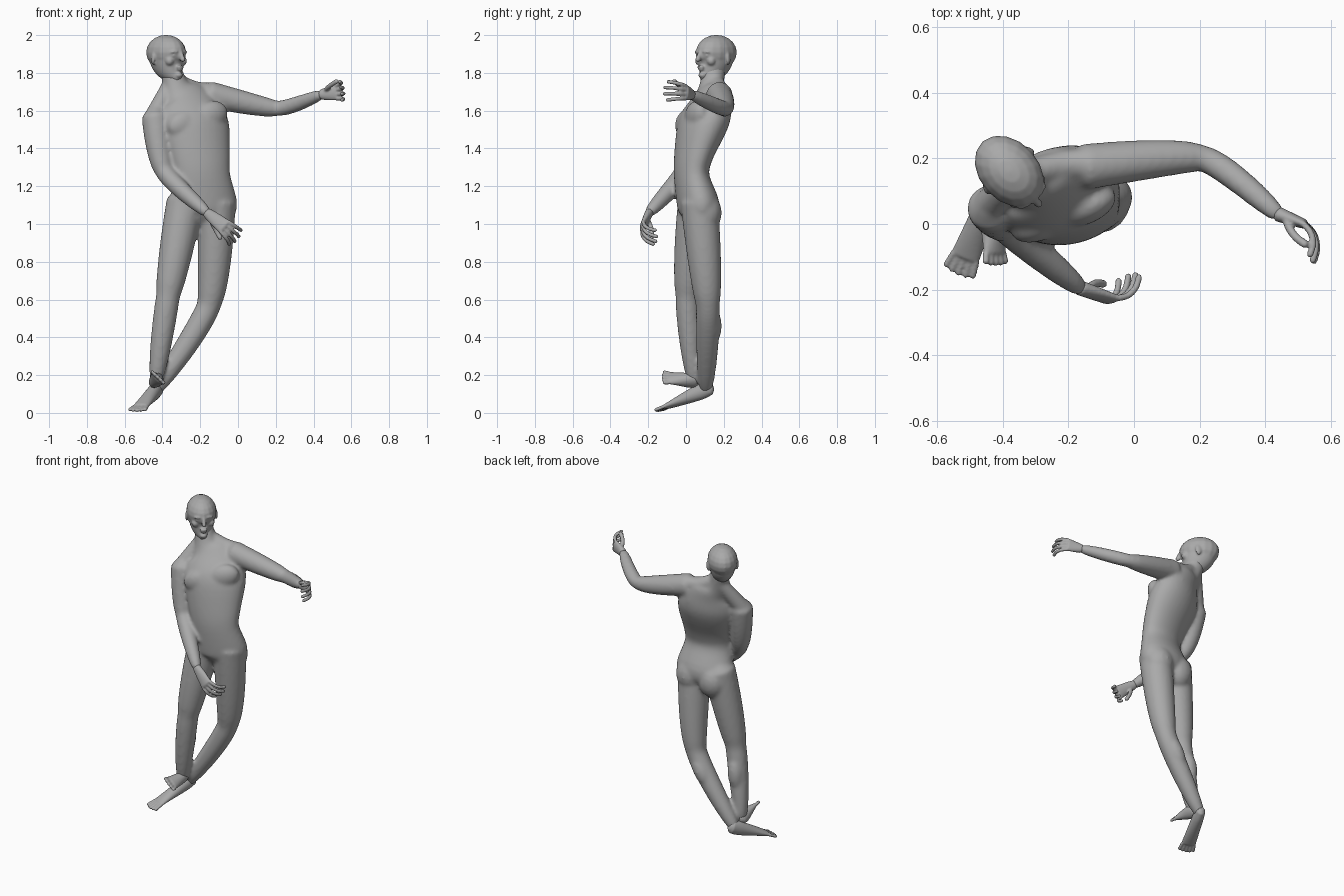
import bpy, bmesh, math
from mathutils import Vector, Matrix

cube = bpy.data.objects.get("Cube")
if cube:
    bpy.data.objects.remove(cube, do_unlink=True)

grey = (.4, .4, .4, 1)
skin = bpy.data.materials.new("grey_skin")
skin.use_nodes = True
skin.diffuse_color = grey
skin.node_tree.nodes["Principled BSDF"].inputs["Base Color"].default_value = grey


def smooth_path(rows, steps=4, bow=1):
    """Catmull-Rom curve through rows of equal length; a smaller bow keeps it straighter."""
    rows = [Vector(row) for row in rows]
    padded = [rows[0]] + rows + [rows[-1]]
    fine = []
    for before, start, end, after in zip(padded, padded[1:], padded[2:], padded[3:]):
        leave, arrive = (end - before) * bow / 2, (after - start) * bow / 2
        for step in range(steps):
            t = step / steps
            blend = t * t * (3 - 2 * t)
            fine.append(start.lerp(end, blend) + leave * t * (1 - t) ** 2 - arrive * t * t * (1 - t))
    return fine + [rows[-1]]


def loft(bm, sections, side=(1, 0, 0), twist=(0, 0), sides=20):
    """Skin ellipses (x, y, z, half_width, half_depth) along a smooth path with rounded ends."""
    rows = smooth_path(sections)
    points = [Vector(row[:3]) for row in rows]
    last = len(rows) - 1
    rings = []

    def add_ring(centre, tangent, width, depth, turn):
        across = Matrix.Rotation(math.radians(turn), 3, 'Z') @ Vector(side)
        across = (across - tangent * across.dot(tangent)).normalized()
        along = tangent.cross(across)
        angles = [math.tau * k / sides for k in range(sides)]
        rings.append([bm.verts.new(centre + across * width * math.cos(a) + along * depth * math.sin(a))
                      for a in angles])

    def add_end(index, tangent, outward, turn):
        width, depth = rows[index][3], rows[index][4]
        reach = outward * min(width, depth) * .6
        add_ring(points[index] + tangent * reach, tangent, width / 2, depth / 2, turn)

    add_end(0, (points[1] - points[0]).normalized(), -1, twist[0])
    for i, row in enumerate(rows):
        tangent = (points[min(i + 1, last)] - points[max(i - 1, 0)]).normalized()
        add_ring(points[i], tangent, row[3], row[4], twist[0] + (twist[1] - twist[0]) * i / last)
    add_end(last, (points[last] - points[last - 1]).normalized(), 1, twist[1])
    for lower, upper in zip(rings, rings[1:]):
        for k in range(sides):
            j = (k + 1) % sides
            bm.faces.new((lower[k], lower[j], upper[j], upper[k]))
    bm.faces.new(rings[0][::-1])
    bm.faces.new(rings[-1])


def blob(bm, centre, size, turn=0, tilt=0):
    matrix = (Matrix.Translation(centre) @ Matrix.Rotation(math.radians(turn), 4, 'Z')
              @ Matrix.Rotation(math.radians(tilt), 4, 'Y') @ Matrix.Diagonal((*size, 1)))
    bmesh.ops.create_uvsphere(bm, u_segments=16, v_segments=10, radius=1, matrix=matrix)


def limb(bm, root, joint, end, thick_root, thick_joint, thick_end):
    """Arm or leg: tapers through the joint, with a muscle swelling on both halves."""
    root, joint, end = Vector(root), Vector(joint), Vector(end)
    centres = smooth_path([root, joint, end], steps=6, bow=.65)
    sections = []
    for i, centre in enumerate(centres):
        t = 2 * i / (len(centres) - 1)
        if t < 1:
            radius = thick_root + (thick_joint - thick_root) * t
        else:
            radius = thick_joint + (thick_end - thick_joint) * (t - 1)
        radius += .15 * thick_joint * abs(math.sin(math.pi * t))
        sections.append((*centre, radius, radius))
    loft(bm, sections, side=(root - joint).orthogonal())


def digit(bm, root, heading, length, radius, axis, curl):
    """Finger, thumb or toe of three bones, each turned a little further about the axis."""
    point, sections = root, [(*root, radius, radius)]
    bend = Matrix.Rotation(math.radians(curl), 3, axis)
    for bone in range(3):
        heading = bend @ heading
        point = point + heading * length / 3
        sections.append((*point, radius, radius))
    loft(bm, sections, side=axis, sides=8)


def row_of_digits(bm, count, root, spread, heading, length, radius, curl):
    for k in range(count):
        t = 2 * k / (count - 1) - 1
        reach = length * (1 - .15 * t * t)
        fanned = (heading + spread * t * 4).normalized()
        digit(bm, root + spread * t, fanned, reach, radius, -spread.normalized(), curl)


def finish(bm, name, voxel, passes, matrix=Matrix()):
    """Fuse the overlapping masses into one skin."""
    bmesh.ops.recalc_face_normals(bm, faces=bm.faces)
    mesh = bpy.data.meshes.new(name)
    bm.to_mesh(mesh)
    bm.free()
    mesh.materials.append(skin)
    obj = bpy.data.objects.new(name, mesh)
    obj.matrix_world = matrix
    bpy.context.collection.objects.link(obj)
    fuse = obj.modifiers.new("fuse", 'REMESH')
    fuse.mode, fuse.voxel_size, fuse.use_smooth_shade = 'VOXEL', voxel, True
    soften = obj.modifiers.new("soften", 'SMOOTH')
    soften.factor, soften.iterations = .5, passes


def build_hand(name, wrist, knuckles, spread):
    wrist, knuckles = Vector(wrist), Vector(knuckles)
    heading = (knuckles - wrist).normalized()
    spread = Vector(spread).normalized()
    spread = (spread - heading * spread.dot(heading)).normalized()
    palm = heading.cross(spread)
    bm = bmesh.new()
    loft(bm, [(*wrist, .027, .023), (*wrist.lerp(knuckles, .4), .035, .02), (*knuckles, .043, .015)], side=spread)
    row_of_digits(bm, 4, knuckles, spread * .034, heading, .13, .0105, 28)
    thumb_root = wrist.lerp(knuckles, .3) + spread * .015
    digit(bm, thumb_root, (palm + heading / 2 + spread * .4).normalized(), .12, .013, spread, 16)
    finish(bm, name, .005, 3)


def build_foot(name, ankle, toes, spread):
    ankle, toes = Vector(ankle), Vector(toes)
    spread = Vector(spread).normalized()
    bm = bmesh.new()
    shape = ((-.1, .03, .04), (.15, .035, .043), (.6, .04, .03), (1, .045, .015))
    loft(bm, [(*ankle.lerp(toes, t), width, depth) for t, width, depth in shape], side=spread)
    length = (toes - ankle).length * .25
    row_of_digits(bm, 5, toes, spread * .037, (toes - ankle).normalized(), length, .01, 0)
    finish(bm, name, .005, 3)


# Body: twisted torso and neck
bm = bmesh.new()
loft(bm, [(-.19, .07, 1.04, .15, .09), (-.185, .065, 1.1, .183, .11), (-.19, .03, 1.25, .152, .09),
          (-.2, .04, 1.36, .163, .097), (-.225, .08, 1.5, .188, .12), (-.25, .11, 1.58, .185, .115),
          (-.285, .13, 1.66, .15, .085), (-.325, .135, 1.72, .075, .066), (-.36, .15, 1.83, .055, .06)],
     twist=(6, 32), sides=32)
# Flat chest muscles, buttocks, calves and the slopes from neck to shoulders
for chest in ((-.145, .055, 1.575), (-.285, .005, 1.53)):
    blob(bm, chest, (.1, .055, .075), 24, -20)
for buttock in ((-.11, .1, 1.06), (-.265, .09, 1.05)):
    blob(bm, buttock, (.095, .09, .11))
for calf, lean in (((-.21, .14, .46), 30), ((-.397, .045, .45), 6)):
    blob(bm, calf, (.05, .05, .11), 0, lean)
loft(bm, [(-.33, .155, 1.76, .04, .04), (-.22, .18, 1.71, .045, .045), (-.12, .185, 1.7, .05, .05)])
loft(bm, [(-.36, .15, 1.74, .04, .04), (-.44, .06, 1.58, .05, .05)])
# Arms and legs
left_wrist, right_wrist = (.44, .03, 1.685), (-.165, -.195, 1.06)
left_ankle, right_ankle = (-.43, .105, .125), (-.435, .04, .17)
limb(bm, (-.15, .175, 1.685), (.21, .2, 1.612), left_wrist, .071, .041, .025)
limb(bm, (-.44, .05, 1.57), (-.39, -.01, 1.28), right_wrist, .071, .05, .026)
limb(bm, (-.11, .07, 1.12), (-.155, .115, .57), left_ankle, .1, .064, .031)
limb(bm, (-.28, .055, 1.12), (-.37, .008, .62), right_ankle, .099, .064, .031)
finish(bm, "body", .01, 10)

# Head, shaped facing -y in its own frame, then turned to the left
bm = bmesh.new()
blob(bm, (0, .004, .02), (.091, .123, .093))
loft(bm, [(0, -.085, -.115, .026, .026), (0, -.06, -.095, .05, .053), (0, -.034, -.065, .068, .084),
          (0, -.01, -.02, .08, .107), (0, 0, .03, .084, .114)], sides=32)
# Nose, lips and chin
loft(bm, [(0, -.106, .03, .01, .012), (0, -.13, -.022, .013, .015)], sides=10)
blob(bm, (0, -.109, -.056), (.024, .013, .007))
blob(bm, (0, -.106, -.069), (.02, .013, .008))
blob(bm, (0, -.1, -.1), (.022, .016, .015))
# Brows, eyes, cheeks and ears
for s in (-1, 1):
    blob(bm, (s * .034, -.1, .024), (.026, .014, .009), s * 20, s * 8)
    blob(bm, (s * .034, -.094, .004), (.016, .014, .009))
    blob(bm, (s * .046, -.074, -.025), (.024, .025, .025))
    blob(bm, (s * .087, .012, -.012), (.009, .02, .034), s * 25)
finish(bm, "head", .006, 4, Matrix.Translation((-.378, .158, 1.888)) @ Matrix.Rotation(math.radians(42), 4, 'Z'))

# Hands curl inward; the left foot points down and the right foot is rolled over it
build_hand("left_hand", left_wrist, (.52, 0, 1.697), (0, 0, 1))
build_hand("right_hand", right_wrist, (-.07, -.23, .985), (-.62, -.12, -.78))
build_foot("left_foot", left_ankle, (-.515, -.1, .035), (.92, -.4, 0))
build_foot("right_foot", right_ankle, (-.425, -.09, .185), (.72, 0, -.68))
